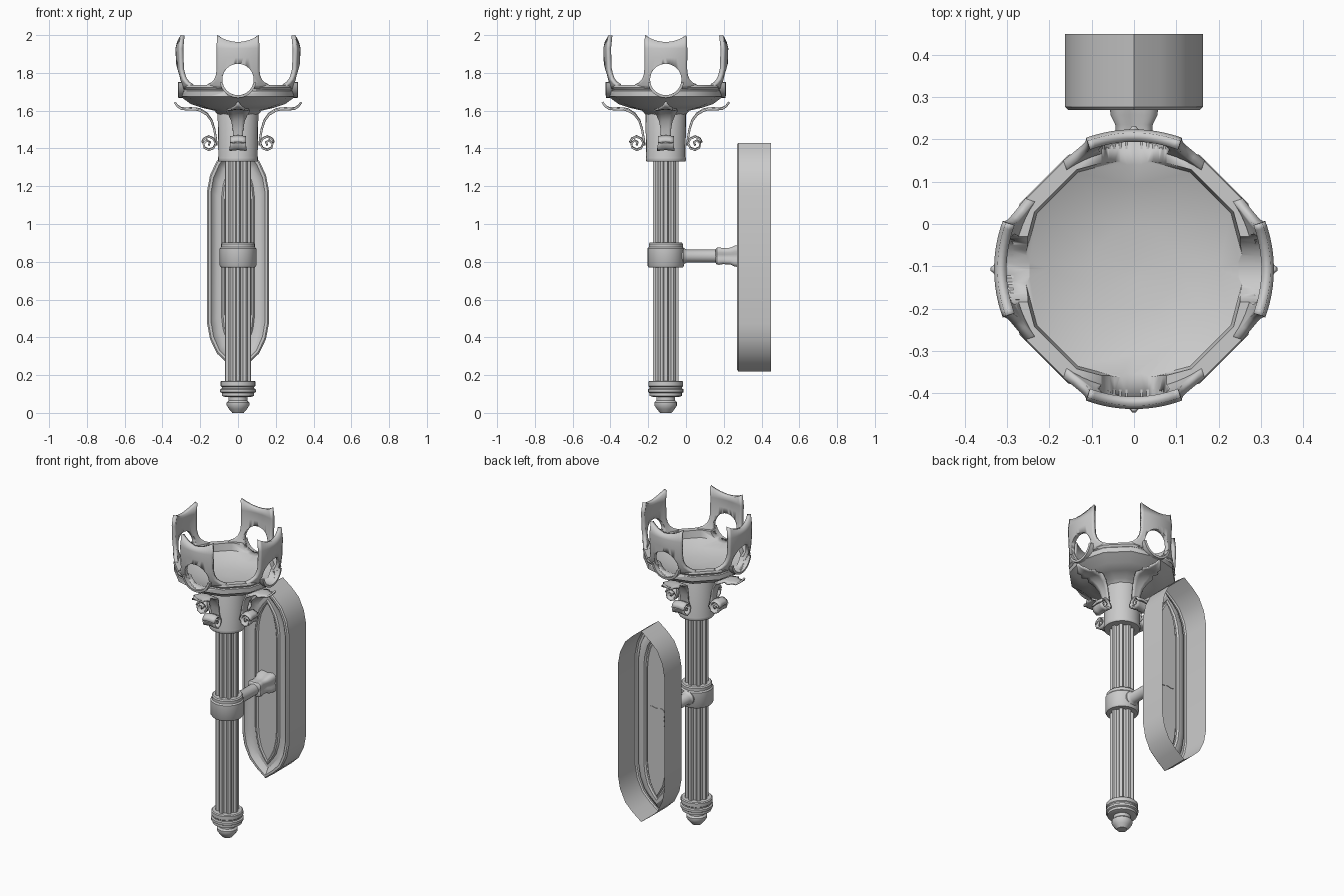
import bpy, bmesh, math
from mathutils import Matrix, Vector

cube = bpy.data.objects.get("Cube")
if cube:
    bpy.data.objects.remove(cube)

AXIS = Vector((0, -0.107, 0))
COLOUR = (0.6, 0.6, 0.6, 1)
metal = bpy.data.materials.new("grey metal")
metal.use_nodes = True
metal.diffuse_color = COLOUR
metal.node_tree.nodes["Principled BSDF"].inputs["Base Color"].default_value = COLOUR


def finish(name, bm, matrix=Matrix(), smooth=35, closed=True):
    if closed:
        bmesh.ops.recalc_face_normals(bm, faces=bm.faces)
    bm.transform(matrix)
    mesh = bpy.data.meshes.new(name)
    bm.to_mesh(mesh)
    bm.free()
    mesh.materials.append(metal)
    ob = bpy.data.objects.new(name, mesh)
    bpy.context.collection.objects.link(ob)
    bpy.ops.object.select_all(action="DESELECT")
    ob.select_set(True)
    bpy.context.view_layer.objects.active = ob
    bpy.ops.object.shade_smooth_by_angle(angle=math.radians(smooth))
    return ob


def skin(rings, loop=True, caps=False):
    """Join equal rows of points with quads."""
    bm = bmesh.new()
    rows = [[bm.verts.new(p) for p in ring] for ring in rings]
    n = len(rows[0])
    for a, b in zip(rows, rows[1:]):
        for i in range(n if loop else n - 1):
            j = (i + 1) % n
            bm.faces.new((a[i], a[j], b[j], b[i]))
    if caps:
        bm.faces.new(rows[0][::-1])
        bm.faces.new(rows[-1])
    return bm


def lathe(name, profile, sides, matrix=None, wave=lambda a: 1, smooth=35):
    """Turn (radius, height) points around z; wave shapes the section."""
    angles = [math.tau * i / sides for i in range(sides)]
    rings = [[(r * wave(a) * math.cos(a), r * wave(a) * math.sin(a), z)
              for a in angles] for r, z in profile]
    return finish(name, skin(rings, caps=True), matrix or Matrix.Translation(AXIS), smooth=smooth)


def modify(ob, kind, **settings):
    mod = ob.modifiers.new(kind.title(), kind)
    for key, value in settings.items():
        setattr(mod, key, value)
    bpy.context.view_layer.objects.active = ob
    bpy.ops.object.modifier_apply(modifier=mod.name)


def lerp(points, t):
    """Piecewise linear lookup in (key, value) points."""
    for (a, u), (b, v) in zip(points, points[1:]):
        if t <= b:
            return u + (v - u) * max(0, t - a) / (b - a)
    return points[-1][1]


# Turned parts of the torch handle
lathe("bottom_finial", [(.03, 0), (.047, .02), (.06, .04), (.06, .055), (.05, .065), (.05, .1)], 16)
lathe("bottom_collar", [(.07, .085), (.085, .09), (.085, .105), (.094, .11), (.094, .125), (.086, .13),
                        (.086, .137), (.092, .142), (.092, .165), (.086, .17), (.06, .17)], 24)
lathe("middle_band", [(.07, .77), (.09, .77), (.097, .78), (.097, .87), (.09, .878), (.09, .895),
                      (.084, .902), (.06, .902)], 24)
lathe("upper_collar", [(.08, 1.33), (.102, 1.33), (.106, 1.337), (.106, 1.35), (.104, 1.36),
                       (.108, 1.59), (.1, 1.61)], 24)


# Shaft with eight flutes
def flute(angle):
    step = round(angle / math.tau * 48) % 6
    return 1 if step in (0, 1, 5) else 0.8


lathe("fluted_shaft", [(.068, .16), (.068, 1.34)], 48, wave=flute, smooth=20)

# Shallow bowl with a thick rim
bowl = lathe("bowl", [(.1, 1.57), (.125, 1.6), (.19, 1.615), (.25, 1.635), (.295, 1.668), (.308, 1.675),
                      (.308, 1.705), (.303, 1.71), (.312, 1.722), (.308, 1.735), (.272, 1.735),
                      (.265, 1.69), (.2, 1.66), (.1, 1.645), (.02, 1.64)], 12, smooth=40)

# Upright crown plates, window rings and scroll brackets around the four sides
HOLE_Z, HOLE_R = 1.765, 0.083
HALF_ANGLE = [(1.715, 36), (1.735, 33), (1.745, 28), (1.765, 23.5), (1.79, 21.3), (1.82, 20.3), (2, 20)]
BULGE = [(1.715, .3), (1.76, .316), (1.82, .327), (1.93, .331), (2, .323)]
HEIGHTS = [1.715, 1.735, 1.745, 1.765, 1.79, 1.82, 1.88, 1.93, 2]
LEAF = [(.19, 1.435, .042), (.18, 1.455, .042), (.155, 1.466, .042), (.13, 1.455, .04), (.118, 1.43, .04),
        (.13, 1.405, .044), (.155, 1.396, .046), (.178, 1.408, .044), (.183, 1.428, .042),
        (.165, 1.445, .04), (.148, 1.435, .04), (.155, 1.42, .04)]
STEM = [(.113, 1.42, .036), (.118, 1.46, .026), (.126, 1.505, .028), (.14, 1.55, .036), (.165, 1.585, .05),
        (.2, 1.607, .062), (.225, 1.612, .042), (.255, 1.613, .058), (.275, 1.611, .034),
        (.3, 1.614, .038), (.32, 1.625, .018), (.335, 1.645, .004)]


def crown_plate(turn):
    rings = []
    for z in HEIGHTS:
        row = []
        for i in range(-8, 9):
            a = math.radians(lerp(HALF_ANGLE, z) * i / 8)
            dip = 0.036 * (1 - (i / 8) ** 2) if z == 2 else 0
            r = lerp(BULGE, z)
            row.append((r * math.cos(a), r * math.sin(a), z - dip))
        rings.append(row)
    ob = finish("crown_plate", skin(rings, loop=False), turn)
    modify(ob, "SOLIDIFY", thickness=0.022, offset=-1)
    return ob


def ribbon(name, path, thickness, turn):
    rings = [[(r, w * s, z - abs(s) * w * .12) for s in (-1, -.5, 0, .5, 1)] for r, z, w in path]
    ob = finish(name, skin(rings, loop=False), turn, smooth=50)
    modify(ob, "SOLIDIFY", thickness=thickness, offset=0)


for k in range(4):
    turn = Matrix.Translation(AXIS) @ Matrix.Rotation(k * math.pi / 2, 4, "Z")
    outward = turn @ Matrix.Translation((0, 0, HOLE_Z)) @ Matrix.Rotation(math.pi / 2, 4, "Y")
    plate = crown_plate(turn)

    # Round window through the plate and the bowl rim
    cutter = lathe("window_cutter", [(HOLE_R, .22), (HOLE_R, .4)], 32, outward)
    cutter.hide_render = True
    for target in (plate, bowl):
        modify(target, "BOOLEAN", object=cutter, operation="DIFFERENCE", solver="EXACT")
    bpy.data.objects.remove(cutter)

    # Raised trim under the window
    rings = []
    for i in range(17):
        a = math.radians(-80 + 10 * i)
        rings.append([(r * math.cos(a), r * math.sin(a), d)
                      for r, d in ((HOLE_R, .285), (HOLE_R, .318), (.097, .316), (.097, .285))])
    finish("window_trim", skin(rings, caps=True), outward)

    ribbon("scroll", LEAF, .009, turn)
    ribbon("leaf_bracket", STEM, .011, turn)

# Horizontal arm, turned along y, ending in a four-cornered foot
along_y = Matrix.Translation((0, 0, .83)) @ Matrix.Rotation(-math.pi / 2, 4, "X")
lathe("arm", [(.044, -.05), (.044, -.012), (.038, -.004), (.034, .005), (.034, .2)], 20, along_y)
lathe("arm_foot", [(.036, .155), (.048, .163), (.05, .175), (.046, .195), (.048, .235), (.06, .258), (.064, .3)],
      32, along_y, wave=lambda a: 1 - .16 * math.cos(4 * a))

# Hollow wall plate with a stepped front moulding, open at the back
MID_Z = 0.825
QUARTER = [(.163, .355), (.148, .435), (.112, .51), (.06, .56)]
half = [(x, -z) for x, z in QUARTER[::-1]] + QUARTER
outline = [(0, -.605)] + half + [(0, .605)] + [(-x, z) for x, z in half[::-1]]
MOULDING = [(0, .45), (0, .277), (.007, .27), (.02, .27), (.03, .285), (.052, .298), (.075, .298),
            (.083, .288), (.092, .288), (.1, .296)]
rings = [[(x * (1 - inset / .163), y, MID_Z + z * (1 - inset * 1.75)) for x, z in outline]
         for inset, y in MOULDING]
plate = skin(rings)
plate.verts.ensure_lookup_table()
plate.faces.new(plate.verts[-len(outline):])
finish("wall_plate", plate, smooth=30)
